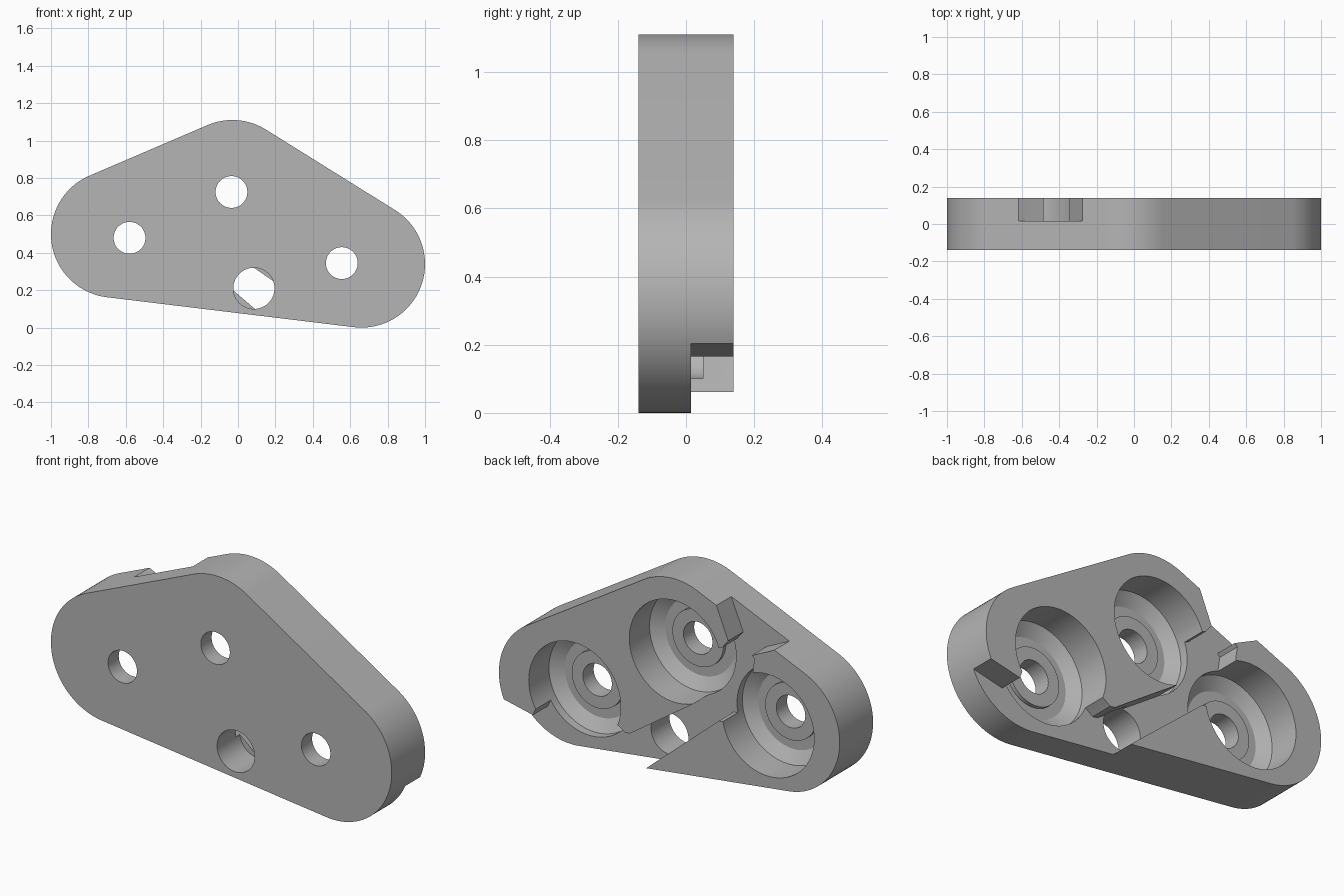
import bpy, bmesh, math
from mathutils import Vector, Matrix
from mathutils.geometry import convex_hull_2d

SEGMENTS = 64
BACK, FRONT, LEDGE = 0.14, -0.14, 0.015

cube = bpy.data.objects.get("Cube")
if cube:
    bpy.data.objects.remove(cube, do_unlink=True)

grey = bpy.data.materials.new("plain grey")
grey.use_nodes = True
colour = (0.46, 0.46, 0.46, 1)
grey.diffuse_color = colour
grey.node_tree.nodes["Principled BSDF"].inputs["Base Color"].default_value = colour


def make_object(name, bm):
    bmesh.ops.recalc_face_normals(bm, faces=bm.faces)
    mesh = bpy.data.meshes.new(name)
    bm.to_mesh(mesh)
    bm.free()
    mesh.materials.append(grey)
    obj = bpy.data.objects.new(name, mesh)
    bpy.context.collection.objects.link(obj)
    return obj


def prism(name, outline, y0, y1):
    """Extrude an x-z outline from y0 to y1."""
    bm = bmesh.new()
    face = bm.faces.new([bm.verts.new((x, y0, z)) for x, z in outline])
    moved = bmesh.ops.extrude_face_region(bm, geom=[face])["geom"]
    bmesh.ops.translate(bm, vec=(0, y1 - y0, 0),
                        verts=[v for v in moved if isinstance(v, bmesh.types.BMVert)])
    return make_object(name, bm)


def lathe(name, centre, profile):
    """Spin a (radius, y) profile about the y axis through centre."""
    bm = bmesh.new()
    verts = [bm.verts.new((r, y, 0)) for r, y in profile]
    edges = [bm.edges.new(pair) for pair in zip(verts, verts[1:])]
    bmesh.ops.spin(bm, geom=verts + edges, axis=(0, 1, 0), cent=(0, 0, 0),
                   angle=2 * math.pi, steps=SEGMENTS)
    bmesh.ops.remove_doubles(bm, verts=bm.verts, dist=0.0001)
    bmesh.ops.transform(bm, matrix=Matrix.Translation((centre[0], 0, centre[1])), verts=bm.verts)
    return make_object(name, bm)


def circle(centre, radius):
    return [Vector(centre) + radius * Vector((math.cos(a), math.sin(a)))
            for a in (2 * math.pi * i / 96 for i in range(96))]


# Body: outline wrapped around three round corners
points = []
for corner in ((-0.66, 0.5), (-0.03, 0.77), (0.66, 0.34)):
    points += circle(corner, 0.34)
body = prism("body_plate", [points[i] for i in convex_hull_2d(points)], FRONT, BACK)

# Channel running from the upper edge, between the pockets, to the lower edge
channel = [
    (-0.25, 1.1), (-0.28, 1.025), (-0.346, 0.865), (-0.31, 0.82), (-0.25, 0.8),
    (-0.16, 0.54), (-0.165, 0.5), (-0.14, 0.475), (0.23, 0.22), (0.26, 0.215),
    (0.28, 0.23), (0.36, 0.28), (0.7, 0.25), (0.785, 0.2), (0.8, 0.165),
    (0.98, 0.205), (1.1, 0.235), (1.1, -0.1), (0.31, -0.09), (0.107, 0.086),
    (-0.29, 0.425), (-0.32, 0.43), (-0.38, 0.5), (-0.5, 0.68), (-0.49, 0.745),
    (-0.5, 0.81), (-0.485, 0.825), (-0.6, 0.88), (-0.7, 0.93), (-0.7, 1.2)]
cutters = [prism("channel_cutter", channel, LEDGE, 0.2)]

# Stepped round pockets, each with a raised boss and a through hole
pocket = [(0, 0.25), (0.27, 0.25), (0.27, -0.03), (0.205, -0.07), (0.15, -0.07),
          (0.15, -0.05), (0.085, -0.05), (0.085, -0.25), (0, -0.25)]
for centre in ((-0.58, 0.48), (-0.035, 0.725), (0.555, 0.345)):
    cutters.append(lathe("pocket_cutter", centre, pocket))

# Larger outlet hole near the lower edge
cutters.append(lathe("outlet_cutter", (0.085, 0.21),
                     [(0, 0.05), (0.11, 0.05), (0.11, -0.25), (0, -0.25)]))

bpy.context.view_layer.objects.active = body
for cutter in cutters:
    mod = body.modifiers.new("cut", "BOOLEAN")
    mod.operation = "DIFFERENCE"
    mod.solver = "EXACT"
    mod.object = cutter
    bpy.ops.object.modifier_apply(modifier=mod.name)
    bpy.data.objects.remove(cutter, do_unlink=True)

# Smooth round walls, sharp rims
bpy.ops.object.select_all(action="DESELECT")
body.select_set(True)
bpy.ops.object.shade_smooth_by_angle(angle=math.radians(25))
